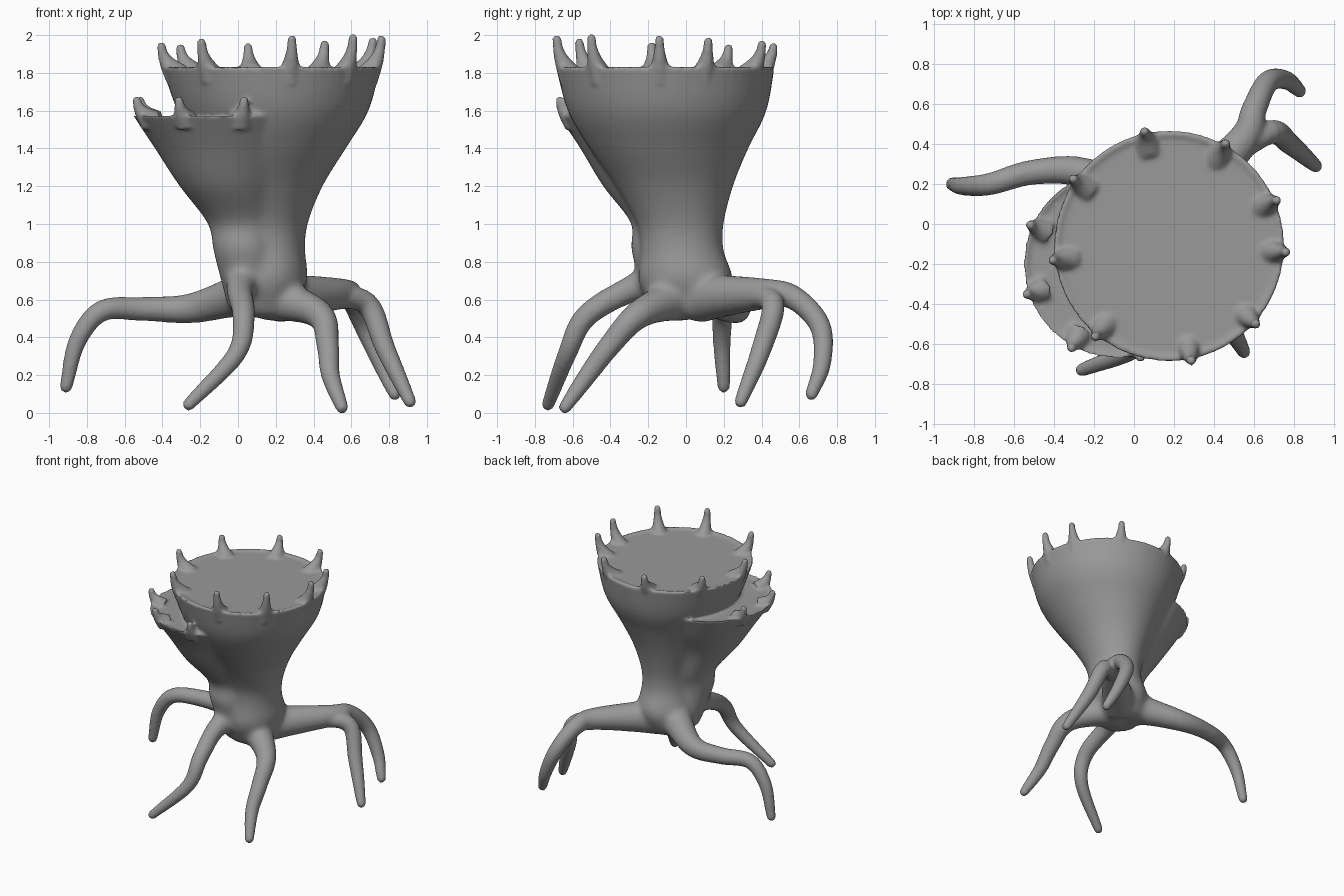
import bpy, bmesh, math
from mathutils import Vector

cube = bpy.data.objects.get("Cube")
if cube:
    bpy.data.objects.remove(cube, do_unlink=True)

grey = bpy.data.materials.new("matte grey")
grey.use_nodes = True
COLOUR = (0.32, 0.32, 0.32, 1)
grey.diffuse_color = COLOUR
grey.node_tree.nodes["Principled BSDF"].inputs["Base Color"].default_value = COLOUR

bm = bmesh.new()


def spline(keys, steps=6):
    """Catmull-Rom curve through points of any dimension."""
    keys = [Vector(k) for k in keys]
    pts = [keys[0] * 2 - keys[1]] + keys + [keys[-1] * 2 - keys[-2]]
    out = []
    for before, start, end, after in zip(pts, pts[1:], pts[2:], pts[3:]):
        leave, arrive = (end - before) / 2, (after - start) / 2
        for i in range(steps):
            t = i / steps
            ease = t * t * (3 - 2 * t)
            out.append(start.lerp(end, ease) + leave * t * (1 - t) ** 2 - arrive * t * t * (1 - t))
    return out + [keys[-1]]


def circle(centre, across, along, sides):
    angles = [math.tau * i / sides for i in range(sides)]
    return [centre + across * math.cos(a) + along * math.sin(a) for a in angles]


def loft(rings):
    """Closed skin over rings of points."""
    loops = [[bm.verts.new(p) for p in ring] for ring in rings]
    count = len(loops[0])
    for low, high in zip(loops, loops[1:]):
        for i in range(count):
            j = (i + 1) % count
            bm.faces.new((low[i], low[j], high[j], high[i]))
    bm.faces.new(loops[0][::-1])
    bm.faces.new(loops[-1])


def tube(path, radius):
    """Round limb along a path; radius is a rule of the fraction travelled."""
    pts = spline(path)
    last = len(pts) - 1
    widths = [radius(i / last) for i in range(last + 1)]
    # rounded tip
    tip, ahead = pts[-1], (pts[-1] - pts[-2]).normalized()
    for bend in (0.5, 0.9, 1.3):
        pts.append(tip + ahead * widths[last] * math.sin(bend))
        widths.append(widths[last] * math.cos(bend))
    rings = []
    side = (pts[1] - pts[0]).orthogonal()
    for i, (p, w) in enumerate(zip(pts, widths)):
        forward = (pts[min(i + 1, len(pts) - 1)] - pts[max(i - 1, 0)]).normalized()
        side = (side - forward * side.dot(forward)).normalized()
        rings.append(circle(p, side * w, forward.cross(side) * w, 16))
    loft(rings)


def cup(levels, slim, spike_angles, spike_height, lean):
    """Levels are (centre x, centre y, z, radius); slim narrows the lower part in x."""
    top = levels[-1][2]
    rings = []
    for x, y, z, r in spline(levels):
        rings.append(circle(Vector((x, y, z)), Vector((r * (1 - slim * (top - z)), 0, 0)),
                            Vector((0, r, 0)), 64))
    # shallow recess inside the rim
    centre, edge = Vector(levels[-1][:3]), levels[-1][3]
    for scale, drop in ((0.97, 0), (0.92, 0.015)):
        low = centre - Vector((0, 0, drop))
        rings.append(circle(low, Vector((edge * scale, 0, 0)), Vector((0, edge * scale, 0)), 64))
    loft(rings)
    # flared spikes growing out of the rim
    for degrees in spike_angles:
        a = math.radians(degrees)
        out = Vector((math.cos(a), math.sin(a), 0))
        height = spike_height + lean * math.cos(a + math.pi / 4)
        path = [centre + out * (edge + shift) + Vector((0, 0, height * f))
                for shift, f in ((-.075, -.35), (-.03, .1), (-.005, .5), (.005, .87))]
        tube(path, lambda t: .025 + .045 * (1 - t) ** 2)


def leg(path, flare):
    """Root leg with a wide start and a tapering blunt tip."""
    tube(path, lambda t: .062 - .028 * t ** 3 + flare * (1 - t) ** 6)


# Tall main cup with its trunk
cup([(.13, 0, .51, .17), (.16, 0, .69, .25), (.17, -.02, .86, .22), (.17, -.03, 1, .23),
     (.17, -.06, 1.2, .31), (.18, -.09, 1.4, .42), (.185, -.1, 1.6, .525), (.175, -.11, 1.835, .58)],
    .16, (-173, -129, -79, -42, -3, 23, 61, 102, 145), .14, .03)

# Lower side cup
cup([(.08, -.06, .54, .13), (.03, -.13, .85, .16), (.02, -.11, 1, .18),
     (-.04, -.17, 1.2, .27), (-.06, -.18, 1.4, .38), (-.08, -.2, 1.575, .475)],
    0, [156 + 42.5 * i for i in range(4)], .09, 0)

# Side leg
leg([(.06, .06, .64), (-.24, .25, .555), (-.5, .26, .55), (-.72, .2, .54), (-.85, .19, .38), (-.91, .2, .14)], .07)
# Front leg
leg([(.05, -.1, .72), (.01, -.3, .65), (.03, -.53, .51), (-.01, -.63, .31), (-.26, -.73, .045)], .07)
# Front corner leg
leg([(.17, -.02, .62), (.43, -.25, .52), (.475, -.4, .36), (.49, -.52, .2), (.55, -.64, .03)], .08)
# Back leg with its outer branch
leg([(.2, .06, .61), (.54, .41, .63), (.6, .57, .61), (.67, .71, .46), (.76, .72, .26), (.83, .665, .1)], .08)
# Inner branch of the back leg
leg([(.46, .33, .62), (.68, .46, .58), (.78, .4, .34), (.91, .29, .06)], 0)

# Fuse everything into one smooth organic skin
bmesh.ops.recalc_face_normals(bm, faces=bm.faces)
mesh = bpy.data.meshes.new("rooted_cups")
bm.to_mesh(mesh)
bm.free()
mesh.materials.append(grey)
body = bpy.data.objects.new("rooted_cups", mesh)
bpy.context.collection.objects.link(body)
bpy.context.view_layer.objects.active = body
body.select_set(True)

remesh = body.modifiers.new("fuse", "REMESH")
remesh.mode = "VOXEL"
remesh.voxel_size = 0.012
bpy.ops.object.modifier_apply(modifier="fuse")

# Blend the trunk, cup seam and leg roots more than the thin limbs
trunk = body.vertex_groups.new(name="trunk")
for v in body.data.vertices:
    x, y, z = v.co
    reach = .4 + .4 * max(0, z - .8) - math.hypot(x - .1, y + .05)
    weight = min(reach * 6, (1.5 - z) * 6, 1)
    if weight > 0:
        trunk.add([v.index], weight, "REPLACE")
for name, group, count in (("blend", "trunk", 60), ("relax", "", 6)):
    smooth = body.modifiers.new(name, "SMOOTH")
    smooth.factor = 0.5
    smooth.iterations = count
    smooth.vertex_group = group
    bpy.ops.object.modifier_apply(modifier=name)
bpy.ops.object.shade_smooth_by_angle(angle=math.radians(50))
